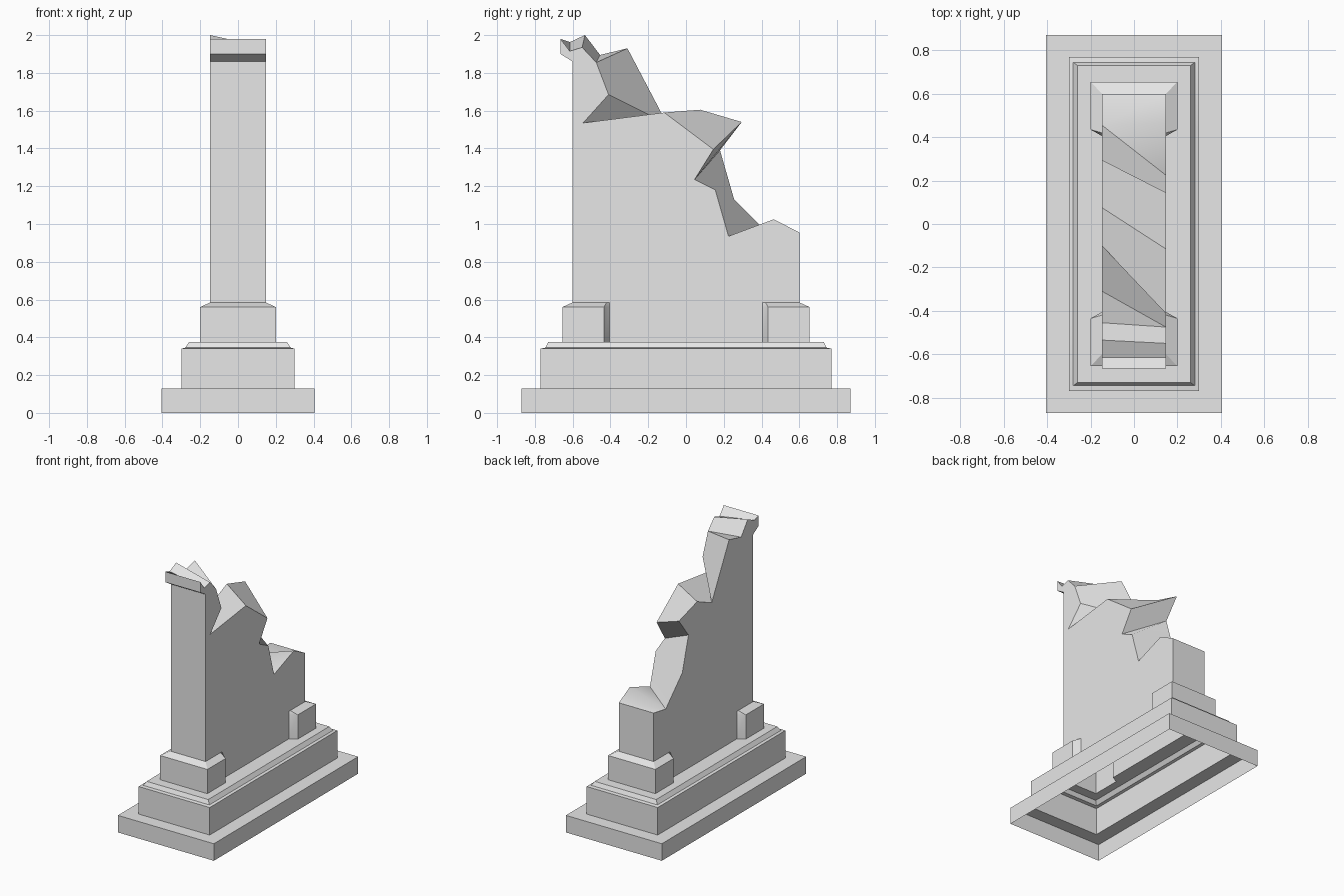
import bpy, bmesh, math

cube = bpy.data.objects.get("Cube")
if cube:
    bpy.data.objects.remove(cube, do_unlink=True)

# One weathered stone colour
stone = bpy.data.materials.new("pale_grey_stone")
stone.use_nodes = True
grey = (0.8, 0.8, 0.8, 1)
stone.diffuse_color = grey
stone.node_tree.nodes["Principled BSDF"].inputs["Base Color"].default_value = grey

HALF = 0.147            # half thickness of the wall
END = 0.6               # half length of the wall
POST_IN, POST_OUT = 0.405, 0.435


def ring(xo, yo, z, y1=POST_OUT, xi=None):
    """Twelve-point outline: four corners plus the inner ends of the corner posts."""
    xi = xo if xi is None else xi
    quarter = [(xi, POST_IN), (xo, y1), (xo, yo)]
    pts = [(x, y) for x, y in quarter]
    pts += [(-x, y) for x, y in reversed(quarter)]
    pts += [(-x, -y) for x, y in quarter]
    pts += [(x, -y) for x, y in reversed(quarter)]
    return [(x, y, z) for x, y in pts]


def loft(bm, rings):
    loops = [[bm.verts.new(p) for p in r] for r in rings]
    for a, b in zip(loops, loops[1:]):
        for i in range(len(a)):
            j = (i + 1) % len(a)
            bm.faces.new((a[i], a[j], b[j], b[i]))


def face(bm, pts):
    bm.faces.new([bm.verts.new(p) for p in pts])


def finish(bm, name):
    bmesh.ops.remove_doubles(bm, verts=bm.verts[:], dist=0.0005)
    bmesh.ops.recalc_face_normals(bm, faces=bm.faces[:])
    mesh = bpy.data.meshes.new(name)
    bm.to_mesh(mesh)
    bm.free()
    mesh.materials.append(stone)
    obj = bpy.data.objects.new(name, mesh)
    bpy.context.collection.objects.link(obj)
    bpy.ops.object.select_all(action='DESELECT')
    obj.select_set(True)
    bpy.context.view_layer.objects.active = obj
    bpy.ops.object.shade_smooth_by_angle(angle=math.radians(30))
    return obj


# Stepped plinth, hollow and open underneath
footprint = ring(0.2, 0.655, 0.375, xi=HALF)
bm = bmesh.new()
loft(bm, [ring(0.405, 0.87, 0), ring(0.405, 0.87, 0.13),
          ring(0.3, 0.77, 0.13), ring(0.3, 0.77, 0.34),
          ring(0.28, 0.745, 0.345), ring(0.26, 0.73, 0.375), footprint])
finish(bm, "stepped_plinth")

# Corner posts wrapping the wall foot, with sloped caps
bm = bmesh.new()
loft(bm, [footprint, ring(0.2, 0.655, 0.56, xi=HALF),
          ring(HALF, END, 0.585, y1=0.42)])

# Broken upper edge: (y, z) on the -x side paired with (y, z) on the +x side
broken = [
    ((-0.6, 1.86), (-0.6, 1.86)),
    ((-0.665, 1.9), (-0.665, 1.9)),
    ((-0.665, 1.98), (-0.665, 1.98)),
    ((-0.615, 1.963), (-0.615, 1.915)),
    ((-0.535, 2.0), (-0.55, 1.935)),
    ((-0.455, 1.895), (-0.475, 1.855)),
    ((-0.31, 1.93), (-0.475, 1.855)),
    ((-0.1, 1.53), (-0.41, 1.685)),
    ((-0.1, 1.53), (-0.545, 1.535)),
    ((0.075, 1.605), (-0.115, 1.59)),
    ((0.295, 1.54), (0.145, 1.395)),
    ((0.18, 1.39), (0.045, 1.235)),
    ((0.255, 1.13), (0.155, 1.18)),
    ((0.455, 0.93), (0.225, 0.935)),
    ((0.455, 0.93), (0.465, 1.025)),
    ((0.6, 0.955), (0.6, 0.955)),
]

# Wall sides
foot = [(y, 0.585) for y in (END, 0.42, POST_IN, -POST_IN, -0.42, -END)]
for side, x in ((0, -HALF), (1, HALF)):
    outline = list(dict.fromkeys(pair[side] for pair in broken)) + foot
    face(bm, [(x, y, z) for y, z in outline])

# Wall ends and the facets of the broken edge
strip = [(foot[-1],) * 2] + broken + [(foot[0],) * 2]
for (a, b), (c, d) in zip(strip, strip[1:]):
    corners = [(-HALF, *a), (HALF, *b), (HALF, *d), (-HALF, *c)]
    face(bm, list(dict.fromkeys(corners)))
finish(bm, "broken_wall")
